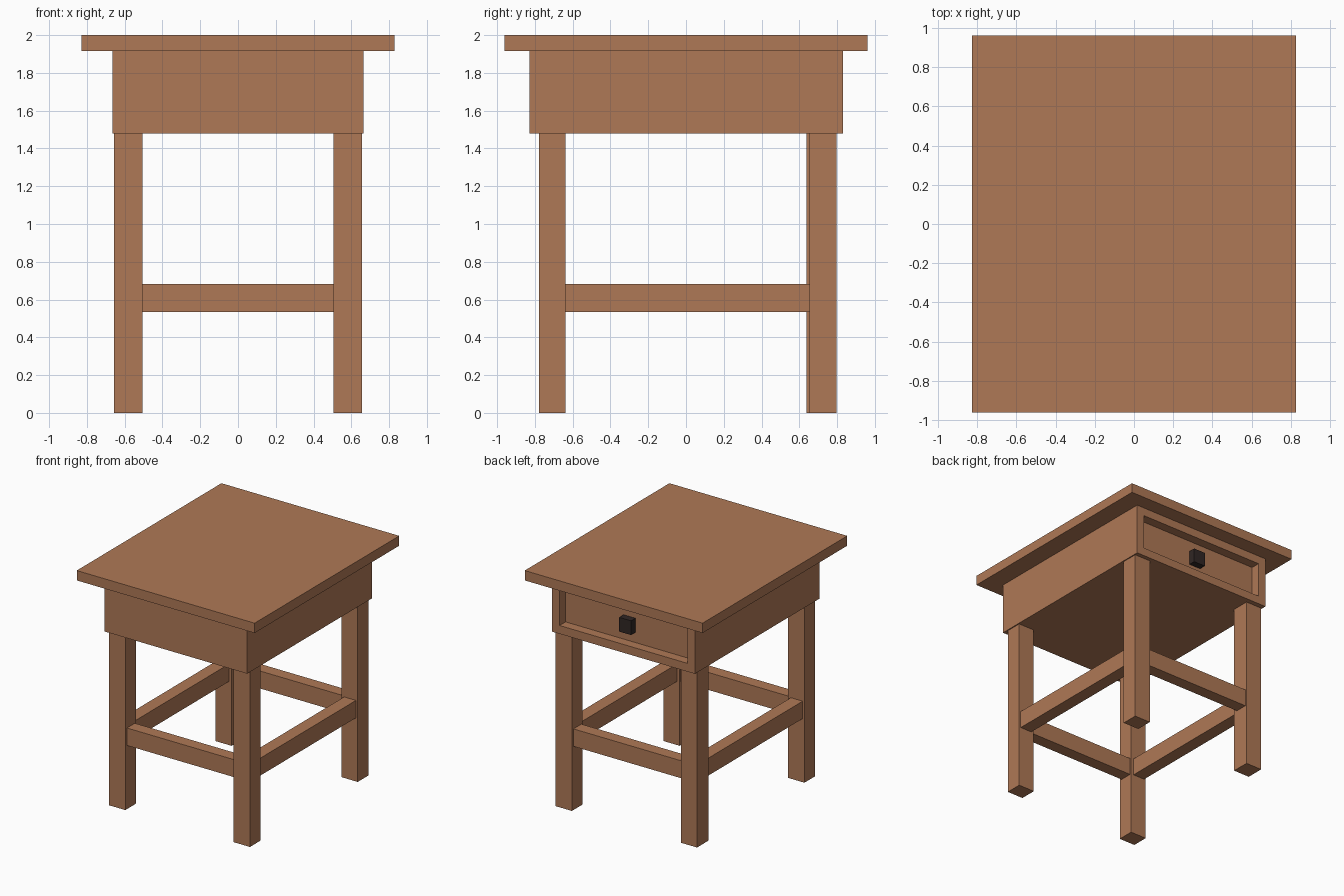
import bpy, bmesh
from mathutils import Vector

if "Cube" in bpy.data.objects:
    bpy.data.objects.remove(bpy.data.objects["Cube"])


def material(name, color):
    m = bpy.data.materials.new(name)
    m.diffuse_color = (*color, 1)
    m.use_nodes = True
    m.node_tree.nodes["Principled BSDF"].inputs["Base Color"].default_value = m.diffuse_color
    return m


WOOD = material("wood", (0.43, 0.19, 0.093))
DARK = material("dark_knob", (0.03, 0.02, 0.018))


def box(name, x, y, z, mat=WOOD, recess=None):
    """Box from (min, max) ranges; recess = (border, depth) sinks a panel in the +y face."""
    bm = bmesh.new()
    bmesh.ops.create_cube(bm, size=1)
    for v in bm.verts:
        v.co = Vector([r[0] if c < 0 else r[1] for r, c in zip((x, y, z), v.co)])
    bm.normal_update()
    if recess:
        face = max(bm.faces, key=lambda f: f.normal.y)
        bmesh.ops.inset_region(bm, faces=[face], thickness=recess[0], use_even_offset=True)
        panel = bmesh.ops.extrude_discrete_faces(bm, faces=[face])["faces"][0]
        bmesh.ops.translate(bm, verts=panel.verts, vec=(0, -recess[1], 0))
    me = bpy.data.meshes.new(name)
    bm.to_mesh(me)
    bm.free()
    me.materials.append(mat)
    ob = bpy.data.objects.new(name, me)
    bpy.context.collection.objects.link(ob)
    return ob


# Top board and drawer case, with the drawer front sunk into the back side
box("table_top", (-0.828, 0.828), (-0.962, 0.962), (1.917, 2.0))
box("drawer_case", (-0.665, 0.665), (-0.828, 0.832), (1.48, 1.917), recess=(0.07, 0.08))
box("drawer_knob", (-0.055, 0.055), (0.752, 0.81), (1.635, 1.755), DARK)

# Legs and side stretchers; the right back leg sits slightly further back
for side, s, back in (("left", -1, (0.637, 0.79)), ("right", 1, (0.655, 0.797))):
    leg_x = sorted((s * 0.505, s * 0.656))
    box(f"front_leg_{side}", leg_x, (-0.778, -0.638), (0, 1.48))
    box(f"back_leg_{side}", leg_x, back, (0, 1.48))
    box(f"side_stretcher_{side}", sorted((s * 0.53, s * 0.64)), (-0.638, back[0]), (0.535, 0.682))

# Front and back stretchers
box("front_stretcher", (-0.505, 0.505), (-0.755, -0.65), (0.535, 0.682))
box("back_stretcher", (-0.505, 0.505), (0.67, 0.775), (0.535, 0.682))
